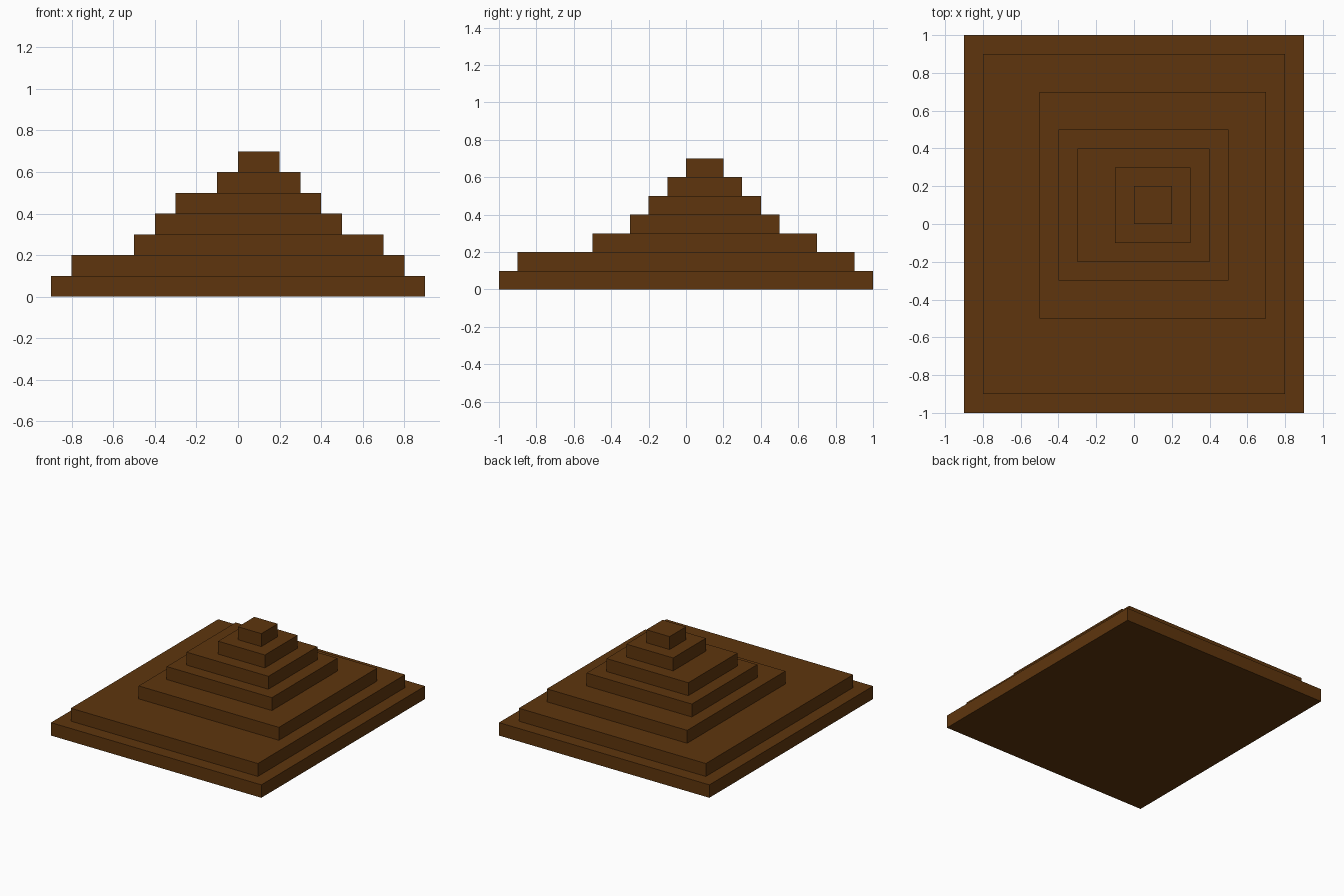
import bpy

if "Cube" in bpy.data.objects:
    bpy.data.objects.remove(bpy.data.objects["Cube"])

STEP = 0.1  # height of every tier

brown = bpy.data.materials.new("brown")
brown.diffuse_color = (0.112, 0.036, 0.004, 1)
brown.use_nodes = True
brown.node_tree.nodes["Principled BSDF"].inputs["Base Color"].default_value = brown.diffuse_color

# Tier footprints from the ground up: x min, x max, y min, y max
tiers = [
    (-0.9, 0.9, -1.0, 1.0),
    (-0.8, 0.8, -0.9, 0.9),
    (-0.5, 0.7, -0.5, 0.7),
    (-0.4, 0.5, -0.3, 0.5),
    (-0.3, 0.4, -0.2, 0.4),
    (-0.1, 0.3, -0.1, 0.3),
    (0.0, 0.2, 0.0, 0.2),
]


def add_tier(name, level, x0, x1, y0, y1):
    centre = ((x0 + x1) / 2, (y0 + y1) / 2, (level + 0.5) * STEP)
    bpy.ops.mesh.primitive_cube_add(size=1, location=centre)
    tier = bpy.context.object
    tier.name = name
    tier.scale = (x1 - x0, y1 - y0, STEP)
    bpy.ops.object.transform_apply(location=False, rotation=False, scale=True)
    tier.data.materials.append(brown)


# Stepped hill, each tier resting on the one below
for level, footprint in enumerate(tiers):
    add_tier(f"hill_tier_{level + 1}", level, *footprint)
